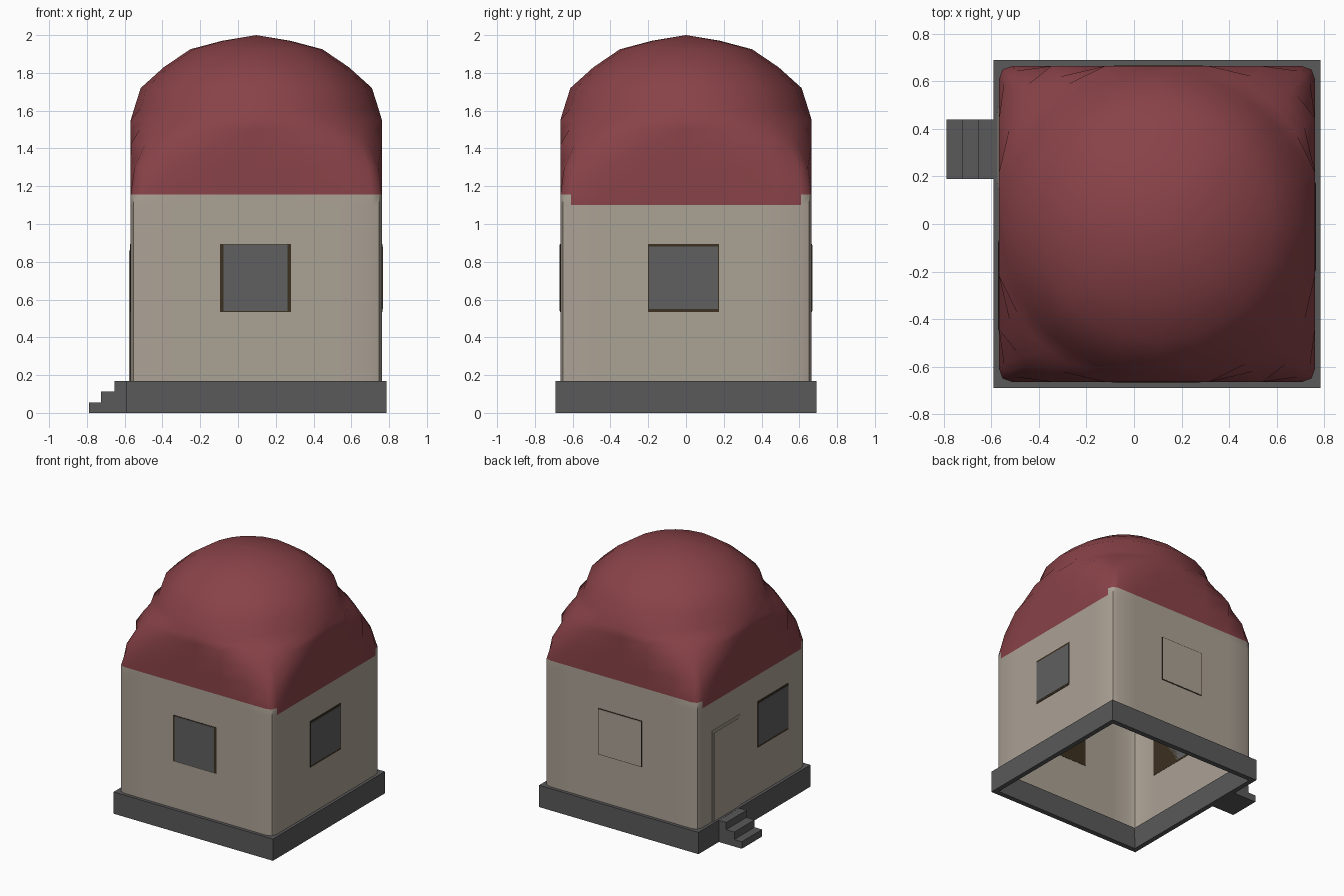
import bpy, bmesh, math

if "Cube" in bpy.data.objects:
    bpy.data.objects.remove(bpy.data.objects["Cube"])

CX, HALF = 0.097, 0.665   # body centre in x, half width


def mat(name, r, g, b):
    m = bpy.data.materials.new(name)
    m.diffuse_color = (r, g, b, 1)
    m.use_nodes = True
    m.node_tree.nodes["Principled BSDF"].inputs["Base Color"].default_value = m.diffuse_color
    return m


PLASTER = mat("plaster", 0.41, 0.36, 0.30)
ROOF = mat("red_roof", 0.25, 0.055, 0.065)
STONE = mat("dark_stone", 0.10, 0.10, 0.10)
GLASS = mat("grey_glass", 0.115, 0.115, 0.12)
WOOD = mat("brown_wood", 0.045, 0.03, 0.015)


def finish(name, bm, mats, angle=35):
    bmesh.ops.recalc_face_normals(bm, faces=bm.faces)
    me = bpy.data.meshes.new(name)
    bm.to_mesh(me)
    bm.free()
    ob = bpy.data.objects.new(name, me)
    bpy.context.collection.objects.link(ob)
    for m in mats:
        me.materials.append(m)
    bpy.ops.object.select_all(action='DESELECT')
    ob.select_set(True)
    bpy.context.view_layer.objects.active = ob
    bpy.ops.object.shade_smooth_by_angle(angle=math.radians(angle))
    return ob


def box(name, lo, hi, m):
    bm = bmesh.new()
    bmesh.ops.create_cube(bm, size=1)
    for v in bm.verts:
        for i in range(3):
            v.co[i] = lo[i] if v.co[i] < 0 else hi[i]
    return finish(name, bm, [m])


def bridge(bm, a, b):
    n = len(a)
    for i in range(n):
        bm.faces.new((a[i], a[(i + 1) % n], b[(i + 1) % n], b[i]))


# Walls, pendentives and dome: a square trimmed by a shrinking circle
steps = [-1, -0.917, -0.67, -0.33, 0, 0.33, 0.67, 0.917]
outline = []
for k in range(4):
    for t in steps:
        x, y = HALF, HALF * t
        for _ in range(k):
            x, y = -y, x
        outline.append((x, y))

profile = [(0.17, 0.92), (1.1, 0.92), (1.155, 0.92), (1.3, 0.875), (1.42, 0.80),
           (1.5, 0.745), (1.55, 0.70), (1.61, 0.647), (1.72, 0.612),
           (1.83, 0.49), (1.925, 0.35), (1.97, 0.18)]
bm = bmesh.new()
prev = None
for z, rho in profile:
    ring = []
    for x, y in outline:
        s = min(1, rho / math.hypot(x, y))
        ring.append(bm.verts.new((CX + x * s, y * s, z)))
    if prev:
        bridge(bm, prev, ring)
    prev = ring
tip = bm.verts.new((CX, 0, 2.0))
for i in range(len(prev)):
    bm.faces.new((prev[i], prev[(i + 1) % len(prev)], tip))
# The red starts lower on the left and right sides
for f in bm.faces:
    c = f.calc_center_median()
    side = abs(c.x - CX) > 0.66 and abs(c.y) < 0.6
    f.material_index = int(c.z > 1.155 or (c.z > 1.1 and side))
finish("walls_and_dome", bm, [PLASTER, ROOF])

# Base ring, open in the middle
bm = bmesh.new()
rings = []
for hx, hy, z in [(0.645, 0.645, 0.17), (0.688, 0.69, 0.17), (0.688, 0.69, 0), (0.65, 0.65, 0)]:
    rings.append([bm.verts.new((CX + sx * hx, sy * hy, z))
                  for sx, sy in ((-1, -1), (1, -1), (1, 1), (-1, 1))])
for i in range(4):
    bridge(bm, rings[i], rings[(i + 1) % 4])
finish("base", bm, [STONE])

# Entrance steps
for i, (x, z) in enumerate([(-0.79, 0.055), (-0.725, 0.113), (-0.655, 0.169)]):
    box(f"step_{i + 1}", (x, 0.19, 0), (-0.72 + 0.065 * i if i < 2 else -0.56, 0.44, z), STONE)


def plate(name, side, u0, u1, z0, z1, out, m):
    """Thin plate on a wall: side is 'front', 'back', 'left' or 'right'."""
    if side in ("front", "back"):
        s = -1 if side == "front" else 1
        ys = sorted((s * (HALF - 0.002), s * (HALF + out)))
        return box(name, (u0, ys[0], z0), (u1, ys[1], z1), m)
    s = -1 if side == "left" else 1
    xs = sorted((CX + s * (HALF - 0.002), CX + s * (HALF + out)))
    return box(name, (xs[0], u0, z0), (xs[1], u1, z1), m)


# Windows: brown frame with a pane in front
for side, u0, u1, pane, e in [("front", -0.095, 0.28, GLASS, 0.018),
                              ("right", -0.2, 0.175, GLASS, 0.015),
                              ("left", -0.45, -0.07, GLASS, 0.015),
                              ("back", -0.085, 0.29, PLASTER, 0.005)]:
    ex, ez = (e, 0.004) if side == "front" else (0.005, e)
    plate(side + "_window_frame", side, u0, u1, 0.535, 0.895, 0.003, WOOD)
    plate(side + "_window_pane", side, u0 + ex, u1 - ex, 0.535 + ez, 0.895 - ez, 0.005, pane)

# Door on the left side
plate("door_frame", "left", 0.15, 0.49, 0.17, 0.88, 0.005, PLASTER)
plate("door_leaf", "left", 0.17, 0.47, 0.17, 0.86, 0.009, PLASTER)
